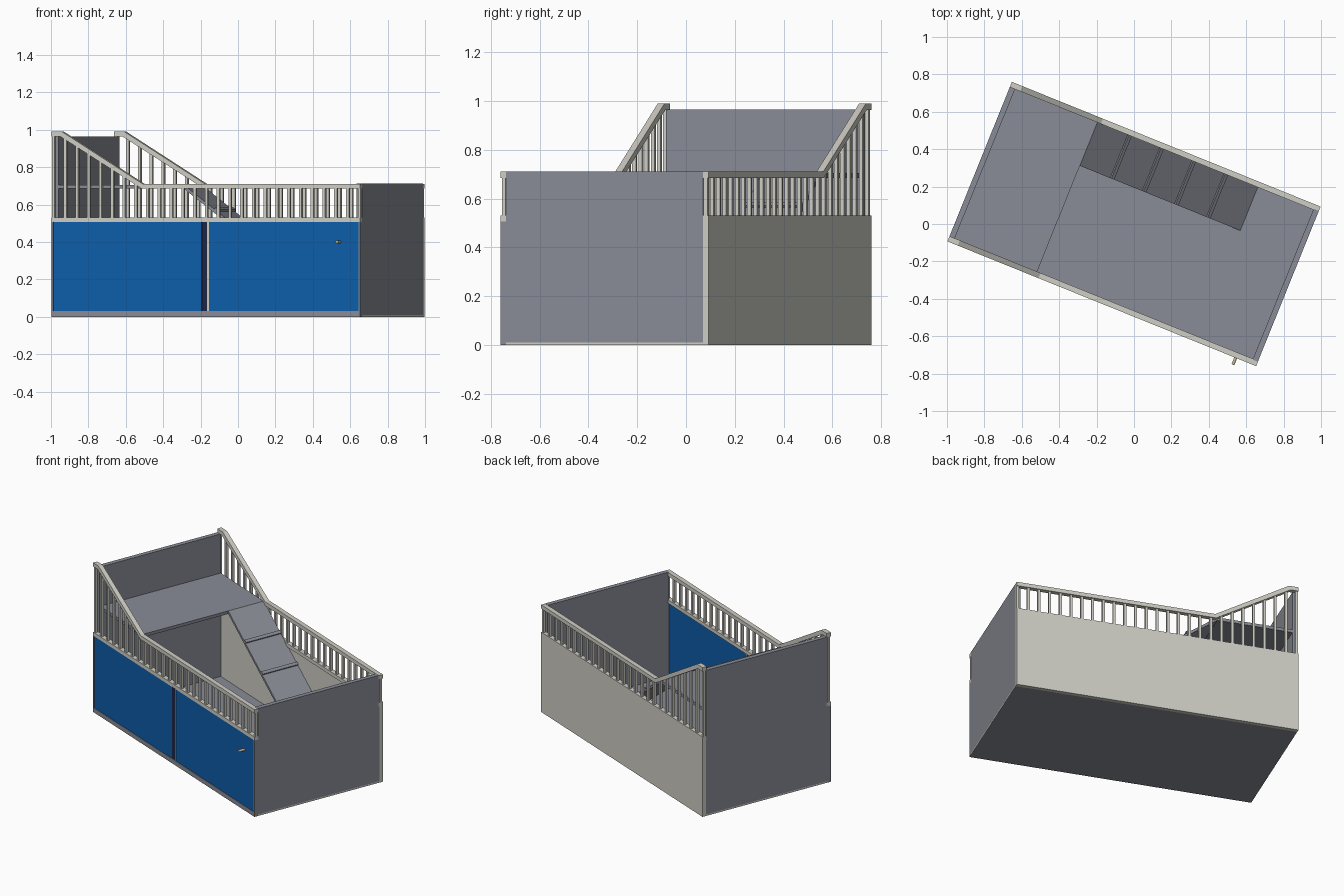
import bpy, bmesh, math
from mathutils import Matrix

if "Cube" in bpy.data.objects:
    bpy.data.objects.remove(bpy.data.objects["Cube"])

ROT = Matrix.Rotation(math.radians(-22), 4, 'Z')   # whole box sits turned on the grid
L, W = 0.89, 0.46                                  # half length, half width


def material(name, rgb):
    m = bpy.data.materials.new(name)
    m.diffuse_color = (*rgb, 1)
    m.use_nodes = True
    m.node_tree.nodes["Principled BSDF"].inputs["Base Color"].default_value = m.diffuse_color
    return m


GREY = material("grey_panel", (0.25, 0.265, 0.305))
LIGHT = material("pale_wood", (0.63, 0.62, 0.56))
BLUE = material("blue_door", (0.004, 0.110, 0.40))
NAVY = material("navy_strip", (0.014, 0.019, 0.06))
BRASS = material("tan_handle", (0.55, 0.47, 0.32))


def finish(name, bm, mat):
    bmesh.ops.recalc_face_normals(bm, faces=bm.faces)
    bm.transform(ROT)
    me = bpy.data.meshes.new(name)
    bm.to_mesh(me)
    bm.free()
    me.materials.append(mat)
    ob = bpy.data.objects.new(name, me)
    bpy.context.collection.objects.link(ob)
    return ob


def add_box(bm, u, v, z):
    size = Matrix.Diagonal((u[1] - u[0], v[1] - v[0], z[1] - z[0], 1))
    mid = Matrix.Translation((sum(u) / 2, sum(v) / 2, sum(z) / 2))
    bmesh.ops.create_cube(bm, size=1, matrix=mid @ size)


def box(name, u, v, z, mat):
    bm = bmesh.new()
    add_box(bm, u, v, z)
    return finish(name, bm, mat)


def extrude_profile(name, pts, v0, v1, mat):
    """Side profile in (length, height) extruded across the width."""
    bm = bmesh.new()
    face = bm.faces.new([bm.verts.new((u, v0, z)) for u, z in pts])
    ext = bmesh.ops.extrude_face_region(bm, geom=[face])
    for el in ext["geom"]:
        if isinstance(el, bmesh.types.BMVert):
            el.co.y = v1
    return finish(name, bm, mat)


# Floor and walls
T = 0.025
box("floor", (-L + 0.002, L - 0.002), (-W + T, W - T), (0, 0.02), GREY)
box("high_end_wall", (-L, -L + 0.03), (-W + T, W - T), (0.01, 0.965), GREY)
box("low_end_wall", (L - 0.03, L), (-W + T, W - T), (0.01, 0.712), GREY)
for s, n in ((-1, "high"), (1, "low")):
    box(n + "_end_sill", sorted((s * L, s * (L - 0.03))), (-W + T, W - T), (0, 0.01), LIGHT)
box("back_wall", (-L, L), (W - T, W), (0, 0.506), LIGHT)

# Front: sill, corner trims, two doors, middle strips
box("front_sill", (-L, L), (-W, -W + T), (0, 0.03), GREY)
for s, n in ((-1, "left"), (1, "right")):
    box(n + "_front_trim", sorted((s * L, s * (L - 0.01))), (-W, -W + T), (0.03, 0.506), GREY)
box("left_door", (-L + 0.01, -0.025), (-W + 0.003, -W + 0.02), (0.03, 0.506), BLUE)
box("right_door", (0.018, L - 0.01), (-W + 0.003, -W + 0.02), (0.03, 0.506), BLUE)
box("door_gap_strip", (-0.025, 0.0075), (-W + 0.005, -W + 0.02), (0.03, 0.506), NAVY)
box("door_edge_strip", (0.0075, 0.018), (-W + 0.002, -W + 0.02), (0.03, 0.506), LIGHT)
bm = bmesh.new()
bmesh.ops.create_cone(bm, cap_ends=True, segments=12, radius1=0.008, radius2=0.008, depth=0.045,
                      matrix=Matrix.Translation((0.772, -0.4765, 0.40)) @ Matrix.Rotation(math.pi / 2, 4, 'X'))
finish("door_handle", bm, BRASS)


# Railings on both long sides
def rail_under(u):
    """Height of the handrail's underside at a length position."""
    if u < -0.84:
        return 0.965
    return max(0.685, 0.965 - (u + 0.84) * 0.28 / 0.47)


HANDRAIL = [(-L, 0.964), (-L, 0.99), (-0.83, 0.99), (-0.365, 0.711), (L, 0.711),
            (L, 0.685), (-0.37, 0.685), (-0.84, 0.964)]
COUNT, BW = 27, 0.008
for s, n in ((-1, "front"), (1, "back")):
    v = sorted((s * W, s * (W - 0.03)))
    extrude_profile(n + "_handrail", HANDRAIL, v[0], v[1], LIGHT)
    box(n + "_lower_rail", (-L, L), v, (0.506, 0.53), LIGHT)
    bm = bmesh.new()
    for i in range(COUNT):
        u = -L + BW + (2 * L - 2 * BW) * i / (COUNT - 1)
        c = s * (W - 0.014)
        add_box(bm, (u - BW, u + BW), (c - BW, c + BW), (0.53, rail_under(u) + 0.006))
    finish(n + "_balusters", bm, LIGHT)

# Raised shelf and ramp down to the floor
box("upper_shelf", (-L + 0.03, -0.385), (-W + 0.03, W - T), (0.685, 0.705), GREY)
U0, U1, Z0, Z1 = -0.385, 0.54, 0.705, 0.02
extrude_profile("ramp", [(U0, Z0), (U1, Z1), (U1 - 0.027, Z1), (U0, Z0 - 0.02)], 0.18, 0.435, GREY)
slope = math.atan2(Z0 - Z1, U1 - U0)
bm = bmesh.new()
for k in range(1, 5):
    t = k / 5
    bmesh.ops.create_cube(bm, size=1, matrix=(
        Matrix.Translation((U0 + (U1 - U0) * t, 0.3075, Z0 + (Z1 - Z0) * t + 0.004))
        @ Matrix.Rotation(slope, 4, 'Y') @ Matrix.Diagonal((0.02, 0.255, 0.016, 1))))
finish("ramp_slats", bm, GREY)
